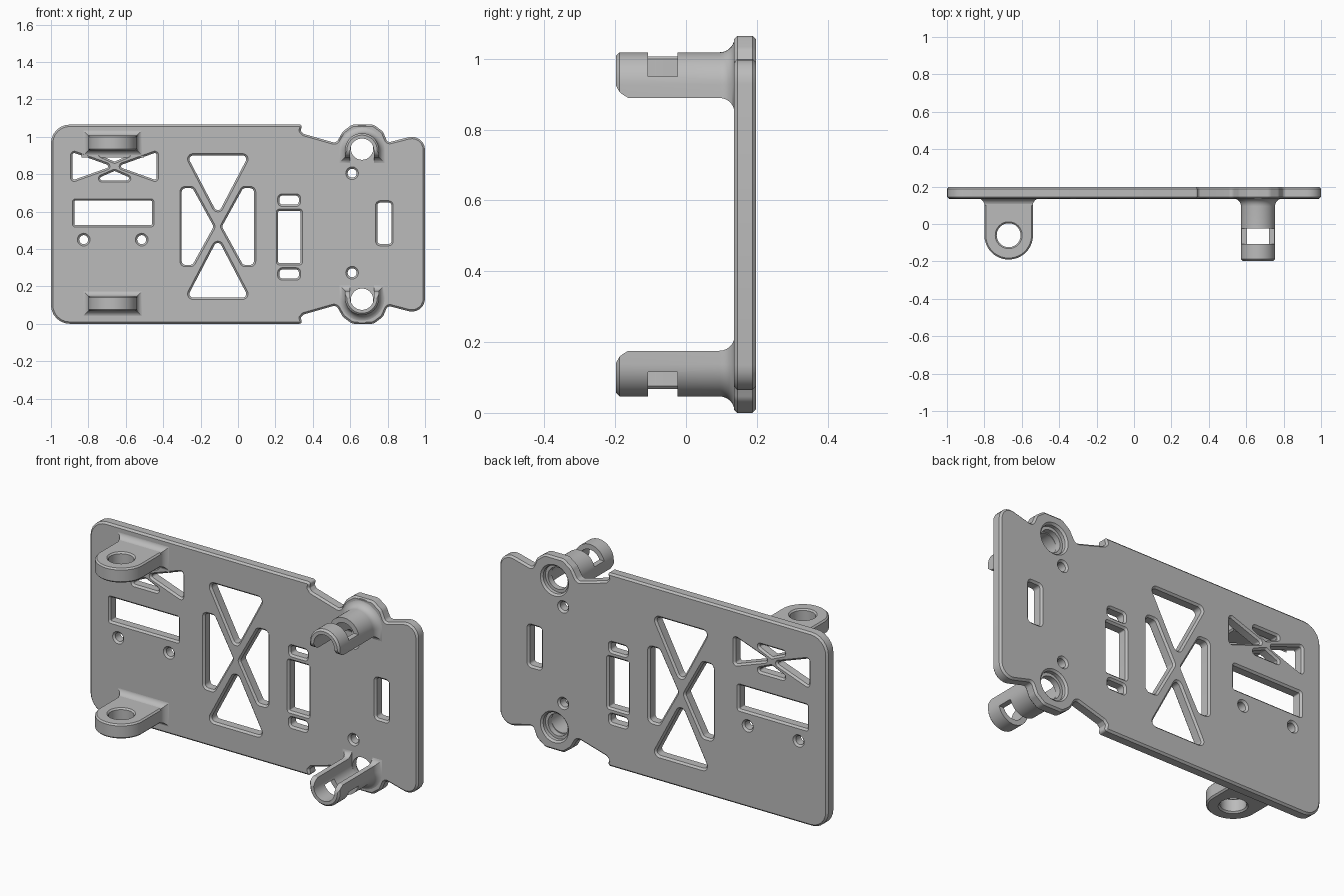
import bpy, bmesh, math
from mathutils import Vector, Matrix

if "Cube" in bpy.data.objects:
    bpy.data.objects.remove(bpy.data.objects["Cube"], do_unlink=True)

grey = bpy.data.materials.new("plain grey")
grey.use_nodes = True
GREY = (0.5, 0.5, 0.5, 1)
grey.diffuse_color = GREY
grey.node_tree.nodes["Principled BSDF"].inputs["Base Color"].default_value = GREY

MID = 0.5325    # mid height of the plate
FRONT = 0.135   # front face of the plate


def rounded(corners, steps=6):
    """Round each (x, y, radius) corner with a circular arc."""
    out = []
    for i, (x, y, r) in enumerate(corners):
        p = Vector((x, y))
        a = (Vector(corners[i - 1][:2]) - p).normalized()
        b = (Vector(corners[(i + 1) % len(corners)][:2]) - p).normalized()
        half = a.angle(b) / 2
        d, w = r / math.tan(half), math.sin(half)
        for k in range(steps + 1):
            t = k / steps
            k0, k1, k2 = (1 - t) ** 2, 2 * w * t * (1 - t), t * t
            q = (k0 * (p + a * d) + k1 * p + k2 * (p + b * d)) / (k0 + k1 + k2)
            out.append(q)
    return out


def circle(x, y, r, n=40):
    return [Vector((x + r * math.cos(math.tau * i / n),
                    y + r * math.sin(math.tau * i / n))) for i in range(n)]


def box(x0, x1, z0, z1, r):
    return rounded([(x0, z0, r), (x1, z0, r), (x1, z1, r), (x0, z1, r)])


def finish(obj):
    """Clean, colour and shade a mesh object."""
    bm = bmesh.new()
    bm.from_mesh(obj.data)
    bmesh.ops.remove_doubles(bm, verts=bm.verts, dist=0.0001)
    bmesh.ops.recalc_face_normals(bm, faces=bm.faces)
    bm.to_mesh(obj.data)
    bm.free()
    obj.data.materials.clear()
    obj.data.materials.append(grey)
    bpy.ops.object.select_all(action='DESELECT')
    obj.select_set(True)
    bpy.context.view_layer.objects.active = obj
    bpy.ops.object.shade_smooth_by_angle(angle=math.radians(30))
    return obj


def slab(name, loops, thickness, chamfer, matrix):
    """Flat outline with holes, extruded, with chamfered edges."""
    cu = bpy.data.curves.new(name, 'CURVE')
    cu.dimensions, cu.fill_mode = '2D', 'BOTH'
    cu.extrude = thickness / 2 - chamfer
    cu.bevel_depth, cu.bevel_resolution, cu.offset = chamfer, 0, -chamfer
    for loop in loops:
        sp = cu.splines.new('POLY')
        sp.points.add(len(loop) - 1)
        for pt, v in zip(sp.points, loop):
            pt.co = (v.x, v.y, 0, 1)
        sp.use_cyclic_u = True
    obj = bpy.data.objects.new(name, cu)
    bpy.context.collection.objects.link(obj)
    bpy.ops.object.select_all(action='DESELECT')
    obj.select_set(True)
    bpy.context.view_layer.objects.active = obj
    bpy.ops.object.convert(target='MESH')
    obj = bpy.context.view_layer.objects.active
    obj.data.transform(matrix)
    return finish(obj)


def loft(name, rings, capped=True, closed=False):
    """Join matching rings of points with quads."""
    bm = bmesh.new()
    vs = [[bm.verts.new(p) for p in ring] for ring in rings]
    n = len(vs[0])
    pairs = list(zip(vs, vs[1:])) + ([(vs[-1], vs[0])] if closed else [])
    for a, b in pairs:
        for i in range(n):
            j = (i + 1) % n
            bm.faces.new((a[i], a[j], b[j], b[i]))
    if capped:
        for ring in (vs[0], vs[-1]):    # strip between outer and inner halves
            for i in range(n // 2 - 1):
                bm.faces.new((ring[i], ring[i + 1], ring[n - 2 - i], ring[n - 1 - i]))
    me = bpy.data.meshes.new(name)
    bm.to_mesh(me)
    bm.free()
    obj = bpy.data.objects.new(name, me)
    bpy.context.collection.objects.link(obj)
    return finish(obj)


# Plate outline: upper half, then mirrored below
upper = [(-1, MID, 0.1), (0.345, MID, 0.012), (0.335, 0.5, 0.008), (0.35, 0.483, 0.012),
         (0.525, 0.433, 0.025), (0.56, 0.495, 0.04), (0.61, MID, 0.04),
         (0.725, MID, 0.04), (0.775, 0.495, 0.04), (0.8, 0.436, 0.02), (1, 0.488, 0.07)]
half = upper + [(x, -h, r) for x, h, r in reversed(upper)]
outline = rounded([(x, MID + h, r) for x, h, r in half])


def cross(cx, cz, tall, side, r):
    """Four cutouts that leave an X of ribs."""
    loops = []
    for s in (1, -1):
        loops.append(rounded([(cx + x, cz + s * z, r) for x, z in tall]))
        loops.append(rounded([(cx + s * x, cz + z, r) for x, z in side]))
    return loops


holes = cross(-0.108, 0.52, [(-0.165, 0.38), (0.165, 0.38), (0, 0.065)],
              [(0.135, 0.205), (0.193, 0.205), (0.193, -0.205), (0.135, -0.205), (0.022, 0)], 0.02)
holes += cross(-0.66, 0.842, [(-0.115, 0.075), (0.115, 0.075), (0, 0.025)],
               [(0.225, 0.075), (0.225, -0.075), (0.015, 0)], 0.01)
holes += [box(-0.875, -0.46, 0.527, 0.658, 0.006),
          box(0.215, 0.335, 0.325, 0.603, 0.006),
          box(0.222, 0.325, 0.637, 0.685, 0.015),
          box(0.222, 0.325, 0.243, 0.29, 0.015),
          box(0.745, 0.82, 0.427, 0.648, 0.015)]
holes += [circle(x, z, 0.024, 20) for x, z in
          ((0.61, 0.805), (0.61, 0.273), (-0.825, 0.45), (-0.515, 0.45))]
holes += [circle(0.663, MID + s * 0.404, 0.076) for s in (1, -1)]
upright = Matrix.Translation((0, 0.1665, 0)) @ Matrix.Rotation(math.pi / 2, 4, 'X')
slab("base_plate", [outline] + holes, 0.063, 0.01, upright)

# Pivot lugs with a flared root
for label, z in (("upper", 0.967), ("lower", 0.108)):
    tip = [Vector((-0.67 + 0.13 * math.cos(a), -0.06 + 0.13 * math.sin(a)))
           for a in (math.pi * (1 + i / 32) for i in range(33))]
    lug = tip + [Vector((-0.54, 0.15)), Vector((-0.8, 0.15))]
    slab(label + "_lug", [lug, circle(-0.67, -0.06, 0.064)], 0.08, 0.008,
         Matrix.Translation((0, 0, z)))
    rings = []
    for k in range(7):
        a = math.pi / 2 * k / 6
        g, y = 0.038 * (1 - math.cos(a)), FRONT + 0.002 - 0.038 * (1 - math.sin(a))
        rings.append([(-0.67 + sx * (0.129 + g), y, z + sz * (0.039 + g))
                      for sx, sz in ((-1, -1), (1, -1), (1, 1), (-1, 1))])
    loft(label + "_lug_root", rings)

# Arched posts: (y, outward growth, lift of the lower edge)
stations = [(-0.198, -0.01, 0.035), (-0.188, 0, 0.017), (-0.178, 0, 0.009), (-0.163, 0, 0)]
for k in range(8):
    a = math.pi / 2 * k / 7
    g = 0.042 * (1 - math.cos(a))
    stations.append((FRONT + 0.002 - 0.042 * (1 - math.sin(a)), g, -g))

for label, s in (("upper", 1), ("lower", -1)):
    def arch(y, radius, low):
        pts = [(radius, low)]
        pts += [(radius * math.cos(math.pi * i / 24), 0.395 + radius * math.sin(math.pi * i / 24))
                for i in range(25)]
        pts.append((-radius, low))
        return [(0.663 + x, y, MID + s * h) for x, h in pts]

    rings = [arch(y, 0.091 + g, 0.357 + up) + arch(y, 0.063, 0.357 + up)[::-1]
             for y, g, up in stations]
    post = loft(label + "_post", rings)

    # Strap slot across the crown of the arch
    bpy.ops.mesh.primitive_cube_add(size=1, location=(0.663, -0.066, MID + s * 0.467))
    cutter = bpy.context.object
    cutter.name = "slot_cutter"
    cutter.scale = (0.4, 0.084, 0.1)
    cutter.hide_render = True
    mod = post.modifiers.new("slot", 'BOOLEAN')
    mod.operation, mod.solver, mod.object = 'DIFFERENCE', 'EXACT', cutter
    bpy.ops.object.select_all(action='DESELECT')
    bpy.context.view_layer.objects.active = post
    post.select_set(True)
    bpy.ops.object.modifier_apply(modifier=mod.name)
    bpy.data.objects.remove(cutter, do_unlink=True)
    finish(post)

    # Stepped ring in the plate hole behind the post
    rings = [[(v.x, y, v.y) for v in circle(0.663, MID + s * 0.404, r)]
             for r, y in ((0.06, FRONT), (0.06, 0.168), (0.088, 0.168), (0.088, FRONT))]
    loft(label + "_hole_step", rings, capped=False, closed=True)
